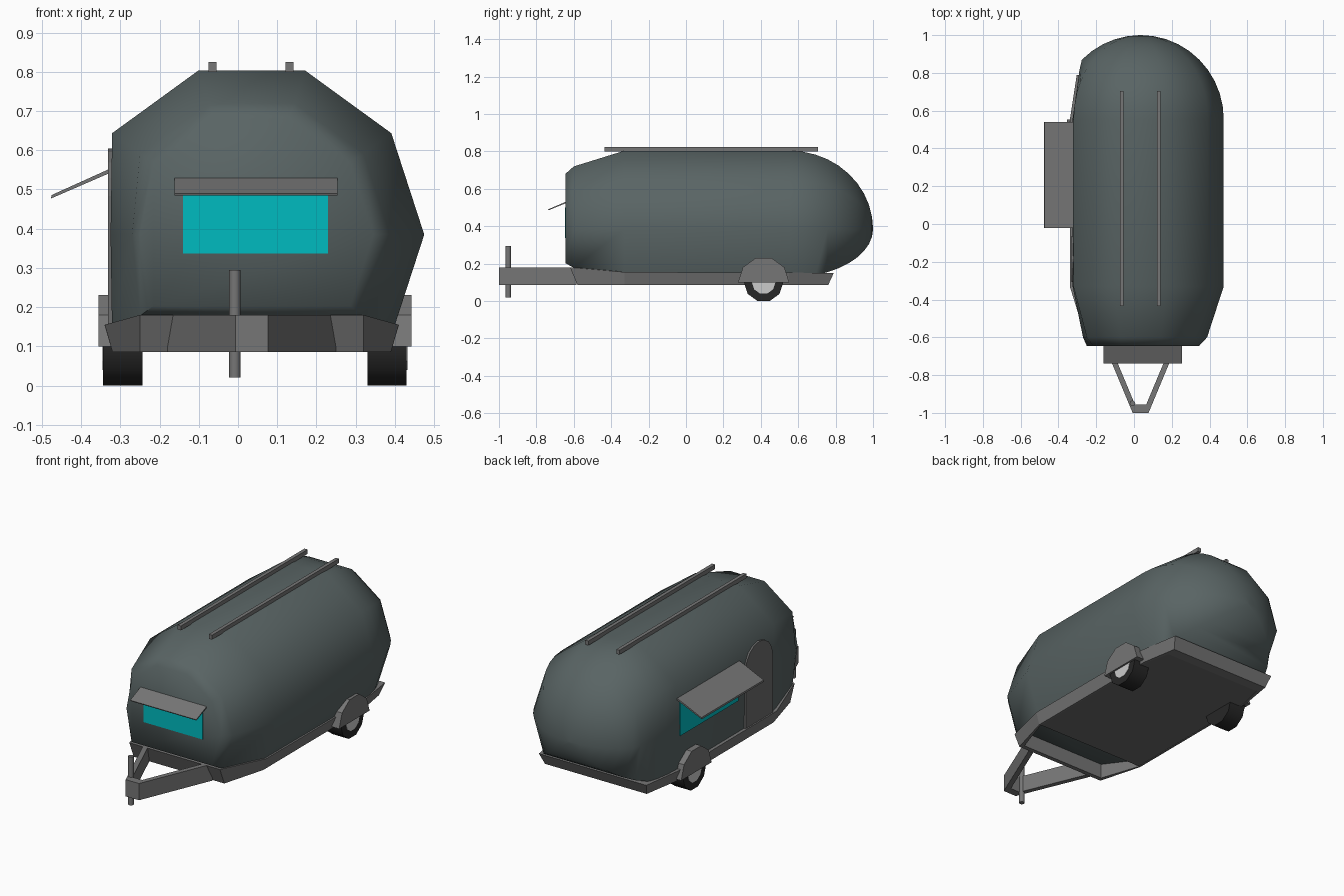
import bpy, bmesh
from math import sin, cos, pi, radians
from mathutils import Vector

if "Cube" in bpy.data.objects:
    bpy.data.objects.remove(bpy.data.objects["Cube"])

CX = 0.035  # centreline of the trailer


def material(name, rgb):
    m = bpy.data.materials.new(name)
    m.diffuse_color = (*rgb, 1)
    m.use_nodes = True
    m.node_tree.nodes["Principled BSDF"].inputs["Base Color"].default_value = m.diffuse_color
    return m


SHELL = material("shell", (0.1, 0.128, 0.128))
GLASS = material("glass", (0.0, 0.5, 0.53))
TYRE = material("tyre", (0.02, 0.02, 0.02))
HUB = material("hub", (0.6, 0.6, 0.6))
DARK = material("dark_metal", (0.15, 0.15, 0.15))
METAL = material("metal", (0.18, 0.18, 0.18))


def finish(name, bm, mat):
    bmesh.ops.recalc_face_normals(bm, faces=bm.faces)
    me = bpy.data.meshes.new(name)
    bm.to_mesh(me)
    bm.free()
    ob = bpy.data.objects.new(name, me)
    bpy.context.collection.objects.link(ob)
    me.materials.append(mat)
    return ob


def smooth(ob, angle):
    bpy.context.view_layer.objects.active = ob
    ob.select_set(True)
    bpy.ops.object.shade_smooth_by_angle(angle=radians(angle))
    ob.select_set(False)


def loft(name, rings, mat, closed=False):
    """Skin a list of equal-sized rings; cap the ends or join them."""
    bm = bmesh.new()
    vs = [[bm.verts.new(p) for p in r] for r in rings]
    n = len(vs[0])
    pairs = list(zip(vs, vs[1:])) + ([(vs[-1], vs[0])] if closed else [])
    for a, b in pairs:
        for i in range(n):
            j = (i + 1) % n
            bm.faces.new((a[i], a[j], b[j], b[i]))
    if not closed:
        bm.faces.new(vs[0])
        bm.faces.new(vs[-1])
    return finish(name, bm, mat)


def prism(name, pts, vec, mat=METAL):
    v = Vector(vec)
    return loft(name, [pts, [Vector(p) + v for p in pts]], mat)


def box(name, lo, hi, mat=METAL):
    (x0, y0, z0), (x1, y1, z1) = lo, hi
    pts = [(x0, y0, z0), (x1, y0, z0), (x1, y1, z0), (x0, y1, z0)]
    return prism(name, pts, (0, 0, z1 - z0), mat)


def arc(x, y, z, r, a0, steps, step=36):
    """Points of a regular polygon in the YZ plane."""
    return [(x, y + r * cos(radians(a0 + i * step)), z + r * sin(radians(a0 + i * step)))
            for i in range(steps)]


# Cabin shell: ten-sided section with flat floor, flattened left wall, domed rear
def section(y, k, wall):
    ring = []
    for a in range(-36, 217, 36):
        t = radians(a)
        ring.append((CX + max(0.44 * k * cos(t), -wall), y, 0.385 + 0.44 * k * sin(t)))
    return ring


stations = [(-0.645, 0.705, 0.285), (-0.60, 0.80, 0.305), (-0.33, 1.0, 0.36)]
DOME = 10
for i in range(DOME):
    t = i / DOME * pi / 2
    y = 0.555 + 0.445 * sin(t)
    stations.append((y, cos(t), 0.36 - 0.14 * (y - 0.555)))
stations.append((1.0, 0.01, 0.3))
cabin = loft("cabin_shell", [section(*s) for s in stations], SHELL)
smooth(cabin, 66)


# Chassis: flared skirt frame around the base
def outline(half, zs):
    right = [(CX + x, y, z) for (x, y), z in zip(half, zs)]
    left = [(2 * CX - x, y, z) for x, y, z in reversed(right)]
    return right + left


top_z, low_z = (0.18, 0.155, 0.152, 0.15), (0.085,) * 4
inner = [(0.27, -0.555), (0.345, -0.33), (0.345, 0.55), (0.31, 0.70)]
loft("chassis_frame", [
    outline([(0.285, -0.62), (0.375, -0.33), (0.375, 0.55), (0.338, 0.79)], top_z),
    outline([(0.285, -0.58), (0.355, -0.33), (0.355, 0.55), (0.32, 0.76)], low_z),
    outline(inner, low_z),
    outline(inner, top_z)], METAL, closed=True)
prism("floor_panel", outline(inner[1:], (0.087,) * 3), (0, 0, 0.05), DARK)

# Tow hitch: two converging arms, nose block and jockey post
for side, s in (("left", -1), ("right", 1)):
    pts = [(CX + s * x, y, 0.085) for x, y in
           [(0.215, -0.585), (0.042, -1.0), (0.03, -0.955), (0.185, -0.585)]]
    prism(f"hitch_arm_{side}", pts, (0, 0, 0.095))
box("hitch_nose", (CX - 0.042, -1.0, 0.085), (CX + 0.042, -0.955, 0.18))
post = [(-0.008 + 0.015 * cos(i * pi / 5), -0.95 + 0.015 * sin(i * pi / 5), 0.02)
        for i in range(10)]
smooth(prism("jockey_post", post, (0, 0, 0.275)), 40)

# Wheels, hubs and half-round fenders
for side, s in (("left", -1), ("right", 1)):
    x = 0.043
    tyre = prism(f"wheel_{side}", arc(x + s * 0.287, 0.415, 0.1, 0.105, 0, 10),
                 (s * 0.1, 0, 0), TYRE)
    smooth(tyre, 40)
    prism(f"hub_{side}", arc(x + s * 0.38, 0.415, 0.1, 0.063, 0, 10), (s * 0.009, 0, 0), HUB)
    prism(f"fender_{side}", arc(x + s * 0.29, 0.415, 0.1, 0.137, 0, 6), (s * 0.109, 0, 0))

# Roof rails
for side, x in (("left", -0.065), ("right", 0.131)):
    box(f"roof_rail_{side}", (x - 0.01, -0.435, 0.80), (x + 0.01, 0.705, 0.825))

# Windows
box("front_window", (-0.14, -0.648, 0.337), (0.23, -0.64, 0.50), GLASS)
box("side_window", (-0.329, 0.0, 0.335), (-0.318, 0.52, 0.53), GLASS)

# Awnings: thin sloping boards
prism("front_awning", [(-0.162, -0.64, 0.532), (-0.162, -0.738, 0.49),
                       (-0.162, -0.736, 0.485), (-0.162, -0.64, 0.524)], (0.416, 0, 0))
prism("side_awning", [(-0.32, -0.02, 0.556), (-0.475, -0.02, 0.486),
                      (-0.477, -0.02, 0.477), (-0.32, -0.02, 0.545)], (0, 0.56, 0))

# Door with arched head
door = arc(-0.32, -0.185, 0.483, 0.122, 0, 9, 22.5) + [(-0.32, -0.307, 0.14), (-0.32, -0.063, 0.14)]
prism("side_door", door, (-0.012, 0, 0), DARK)
